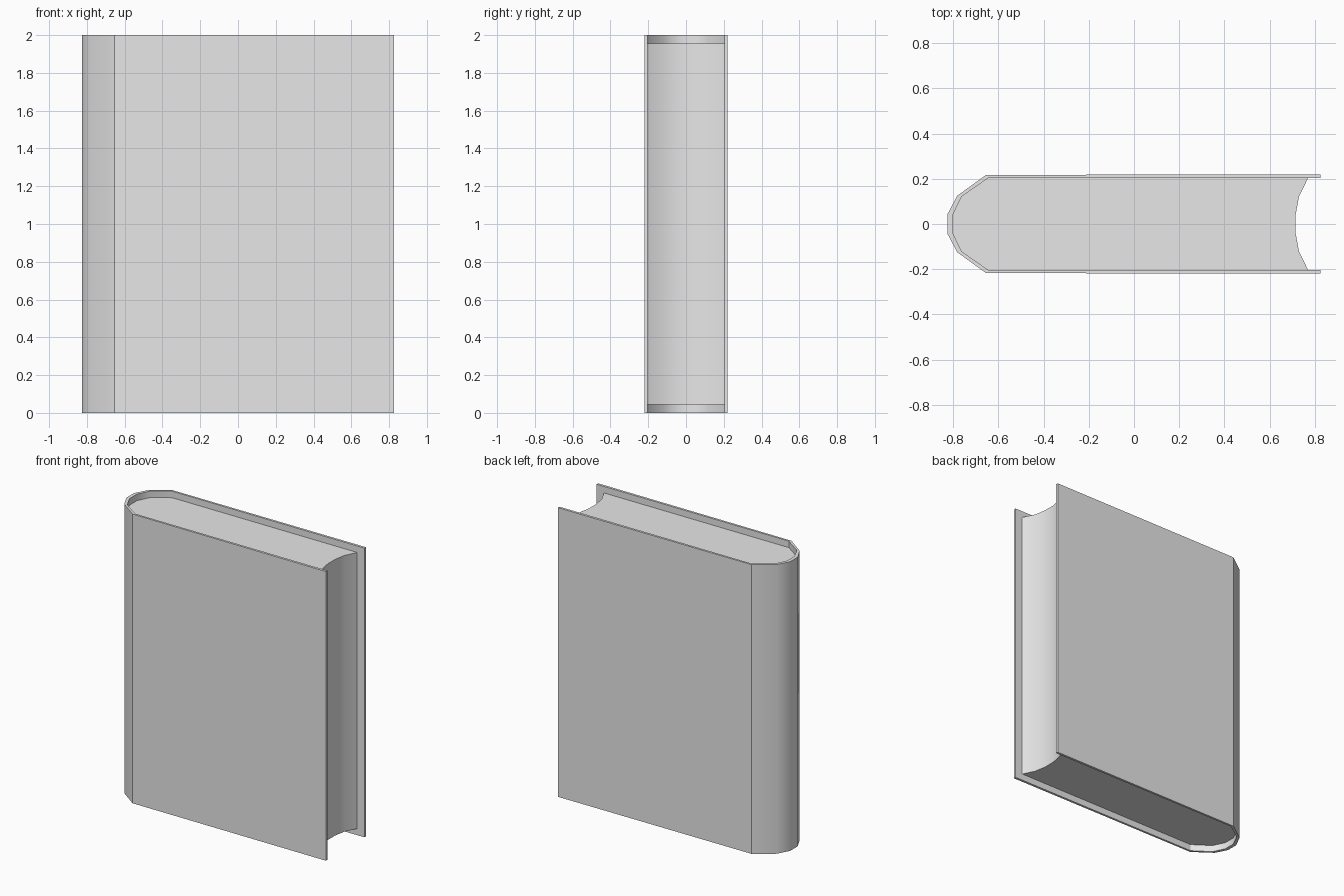
import bpy
import bmesh
import math

HEIGHT = 2.0
PAGE_INSET = 0.045

cube = bpy.data.objects.get("Cube")
if cube:
    bpy.data.objects.remove(cube, do_unlink=True)

grey = bpy.data.materials.new("light_grey")
grey.use_nodes = True
colour = (0.8, 0.8, 0.8, 1.0)
grey.diffuse_color = colour
grey.node_tree.nodes["Principled BSDF"].inputs["Base Color"].default_value = colour


def mirrored(half):
    """Continue a half profile across y = 0."""
    return half + [(x, -y) for x, y in reversed(half)]


def extrude_profile(name, outline, bottom, top):
    """Make a smooth-shaded upright prism from a flat outline."""
    bm = bmesh.new()
    face = bm.faces.new([bm.verts.new((x, y, bottom)) for x, y in outline])
    result = bmesh.ops.extrude_face_region(bm, geom=[face], use_keep_orig=True)
    moved = [v for v in result["geom"] if isinstance(v, bmesh.types.BMVert)]
    bmesh.ops.translate(bm, verts=moved, vec=(0, 0, top - bottom))
    bmesh.ops.recalc_face_normals(bm, faces=bm.faces)
    mesh = bpy.data.meshes.new(name)
    bm.to_mesh(mesh)
    bm.free()
    mesh.materials.append(grey)
    obj = bpy.data.objects.new(name, mesh)
    bpy.context.collection.objects.link(obj)
    bpy.ops.object.select_all(action='DESELECT')
    obj.select_set(True)
    bpy.context.view_layer.objects.active = obj
    bpy.ops.object.shade_smooth_by_angle(angle=math.radians(32))
    return obj


# Half profiles run from the open edge round to the spine
outer_half = [(0.826, 0.22), (-0.655, 0.217), (-0.782, 0.125), (-0.826, 0.042)]
inner_half = [(0.826, 0.203), (-0.645, 0.203), (-0.762, 0.122), (-0.802, 0.04)]
fore_edge_half = [(0.715, 0.04), (0.73, 0.122), (0.77, 0.203)]

# Wraparound cover: two boards joined by the rounded spine
cover_outline = mirrored(outer_half) + list(reversed(mirrored(inner_half)))
extrude_profile("book_cover", cover_outline, 0.0, HEIGHT)

# Page block: fills the cover, with a hollow fore edge
page_outline = mirrored(fore_edge_half + inner_half[1:])
extrude_profile("page_block", page_outline, PAGE_INSET, HEIGHT - PAGE_INSET)
